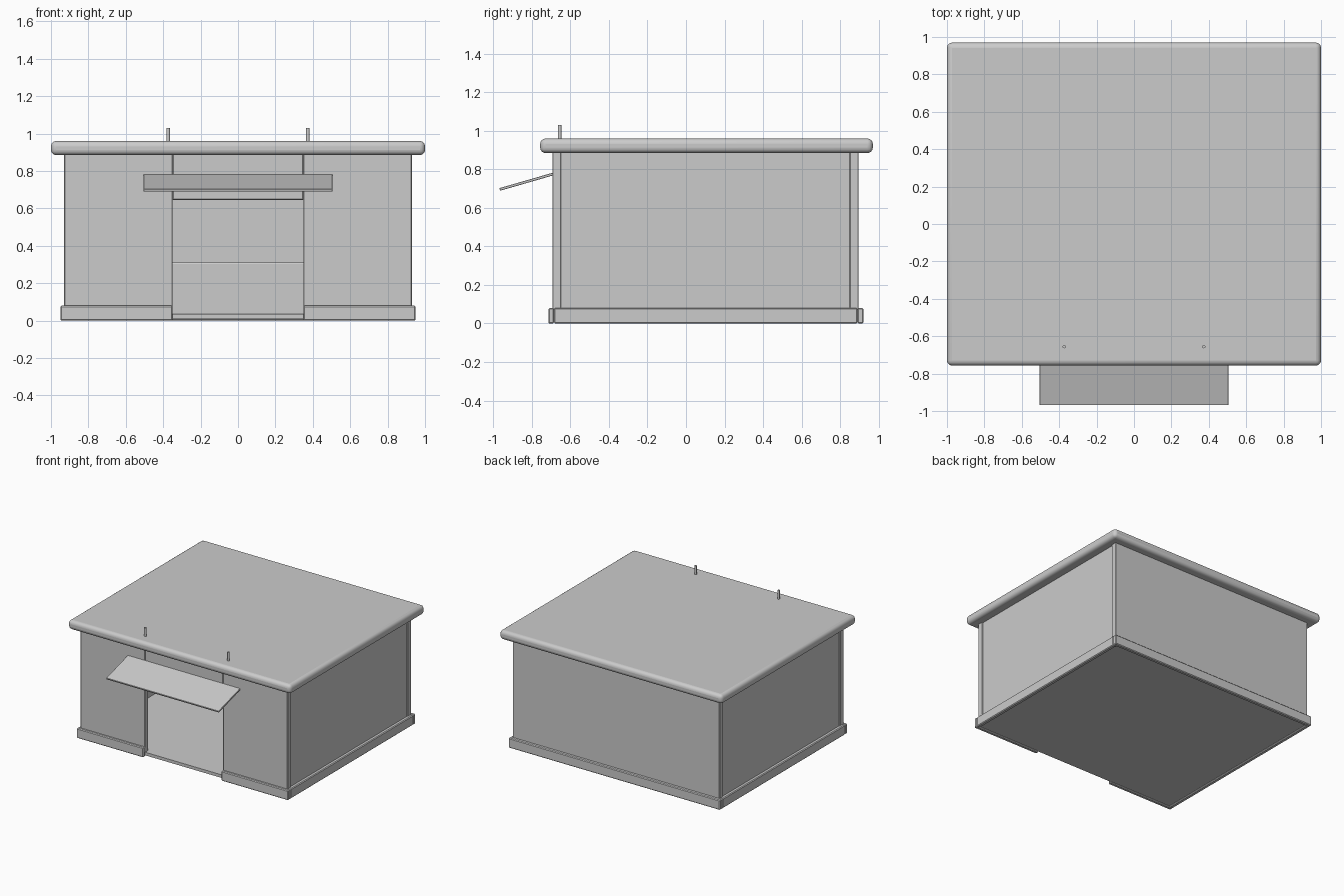
import bpy, math

if "Cube" in bpy.data.objects:
    bpy.data.objects.remove(bpy.data.objects["Cube"])


def box(name, x, y, z, bevel=0.004, segments=1):
    """Axis-aligned box given (min, max) ranges, with optional rounded edges."""
    bpy.ops.mesh.primitive_cube_add(size=1, location=[sum(r) / 2 for r in (x, y, z)])
    ob = bpy.context.object
    ob.name = name
    ob.scale = [r[1] - r[0] for r in (x, y, z)]
    bpy.ops.object.transform_apply(location=False, rotation=False, scale=True)
    if bevel:
        mod = ob.modifiers.new("Bevel", 'BEVEL')
        mod.width = bevel
        mod.segments = segments
        if segments > 1:
            bpy.ops.object.shade_smooth_by_angle(angle=math.radians(35))
    return ob


def sided(side, a, b):
    """Mirror an x range to the chosen side."""
    return tuple(sorted((side * a, side * b)))


# Floor, roof slab and back wall
box("floor", (-0.93, 0.93), (-0.69, 0.895), (0.01, 0.035), 0)
box("roof", (-1, 1), (-0.757, 0.97), (0.885, 0.96), 0.028, 4)
box("back_wall", (-0.93, 0.93), (0.85, 0.896), (0.03, 0.89))
box("back_plinth", (-0.95, 0.95), (0.89, 0.922), (0, 0.08), 0.006)

# Lintel over the doorway
box("lintel", (-0.35, 0.35), (-0.693, -0.65), (0.645, 0.89))

# Paired walls, plinths and rods
for s, side in ((-1, "left"), (1, "right")):
    box(f"{side}_front_wall", sided(s, 0.35, 0.93), (-0.694, -0.648), (0.01, 0.89))
    box(f"{side}_front_plinth", sided(s, 0.35, 0.95), (-0.715, -0.685), (0, 0.08), 0.006)
    box(f"{side}_wall", sided(s, 0.875, 0.92), (-0.65, 0.852), (0.03, 0.89), 0)
    box(f"{side}_plinth", sided(s, 0.918, 0.95), (-0.686, 0.891), (0, 0.08), 0.006)
    bpy.ops.mesh.primitive_cylinder_add(vertices=12, radius=0.009, depth=0.33,
                                        location=(s * 0.373, -0.656, 0.865))
    bpy.context.object.name = f"{side}_rod"
    bpy.ops.object.shade_smooth_by_angle(angle=math.radians(35))

# Sloping awning above the doorway
run, drop = 0.277, 0.08
awning = box("awning", (-0.505, 0.505), (-0.144, 0.144), (-0.007, 0.007), 0.002)
awning.location = (0, -0.69 - run / 2, 0.736)
awning.rotation_euler.x = math.atan2(drop, run)

# Low bench along the inside of the back wall
box("inner_bench", (-0.875, 0.875), (0.5, 0.852), (0.03, 0.312), 0.01, 2)
